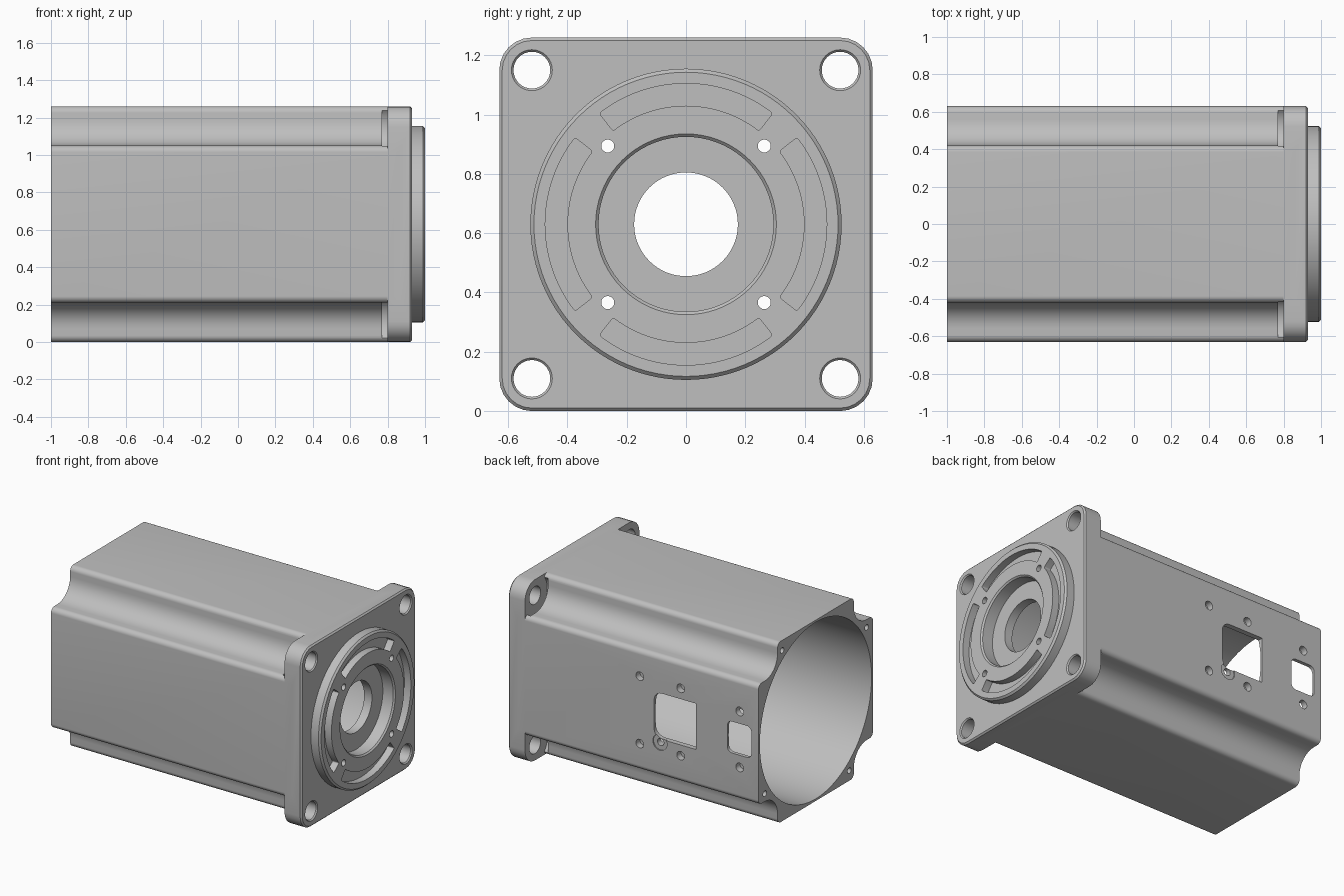
import bpy, bmesh
from math import sin, cos, tan, pi, radians
from mathutils import Vector

if "Cube" in bpy.data.objects:
    bpy.data.objects.remove(bpy.data.objects["Cube"], do_unlink=True)

HALF = 0.63  # half width of the square section, also the axis height

metal = bpy.data.materials.new("cast_grey_metal")
metal.use_nodes = True
GREY = (0.52, 0.52, 0.52, 1)
metal.diffuse_color = GREY
metal.node_tree.nodes["Principled BSDF"].inputs["Base Color"].default_value = GREY


def circle(r, cu=0, cv=0, n=32):
    return [(cu + r * cos(2 * pi * i / n), cv + r * sin(2 * pi * i / n)) for i in range(n)]


def rounded(corners, steps=6):
    """Outline from (u, v, radius) corners, each replaced by a tangent arc."""
    out = []
    for i, (u, v, r) in enumerate(corners):
        p = Vector((u, v))
        if r == 0:
            out.append((u, v))
            continue
        a = (Vector(corners[i - 1][:2]) - p).normalized()
        b = (Vector(corners[(i + 1) % len(corners)][:2]) - p).normalized()
        half = a.angle(b) / 2
        centre = p + (a + b).normalized() * (r / sin(half))
        start = p + a * (r / tan(half)) - centre
        end = p + b * (r / tan(half)) - centre
        for k in range(steps + 1):
            t = k / steps
            w = pi - 2 * half
            d = (start * sin((1 - t) * w) + end * sin(t * w)) / sin(w)
            out.append(tuple(centre + d))
    return out


def rectangle(u0, u1, v0, v1, radii):
    r = radii
    return rounded([(u0, v0, r[0]), (u1, v0, r[1]), (u1, v1, r[2]), (u0, v1, r[3])])


def loft(name, sections, axis="x"):
    """Closed solid through (position, outline) sections along x or y."""
    bm = bmesh.new()
    rings = []
    for pos, outline in sections:
        if axis == "x":
            pts = [(pos, u, v + HALF) for u, v in outline]
        else:
            pts = [(u, pos, v + HALF) for u, v in outline]
        rings.append([bm.verts.new(p) for p in pts])
    n = len(rings[0])
    for low, high in zip(rings, rings[1:]):
        for i in range(n):
            j = (i + 1) % n
            bm.faces.new((low[i], low[j], high[j], high[i]))
    bm.faces.new(rings[0])
    bm.faces.new(rings[-1])
    bmesh.ops.recalc_face_normals(bm, faces=bm.faces)
    mesh = bpy.data.meshes.new(name)
    bm.to_mesh(mesh)
    bm.free()
    mesh.materials.append(metal)
    ob = bpy.data.objects.new(name, mesh)
    bpy.context.collection.objects.link(ob)
    return ob


def combine(target, tool, operation="DIFFERENCE"):
    mod = target.modifiers.new("combine", "BOOLEAN")
    mod.operation = operation
    mod.solver = "EXACT"
    mod.object = tool
    bpy.context.view_layer.objects.active = target
    bpy.ops.object.modifier_apply(modifier=mod.name)
    bpy.data.objects.remove(tool, do_unlink=True)


def cut(name, sections, axis="x"):
    combine(housing, loft(name, sections, axis), "DIFFERENCE")


# Extruded body with a filleted notch along every corner
NOTCH = 0.42
profile = []
for su, sv in ((1, 1), (-1, 1), (-1, -1), (1, -1)):
    corner = [(HALF * su, NOTCH * sv, 0.035), (NOTCH * su, NOTCH * sv, 0.14),
              (NOTCH * su, HALF * sv, 0.035)]
    profile += corner if su * sv > 0 else corner[::-1]
section = rounded(profile, 8)
housing = loft("motor_housing", [(-1, section), (0.86, section)])

# Round clearance for the screw heads behind the flange
BOLT = 0.52
quadrants = [(a, b) for a in (-1, 1) for b in (-1, 1)]
for a, b in quadrants:
    ring = circle(0.135, a * BOLT, b * BOLT, 48)
    cut("screw_clearance", [(0.77, ring), (0.9, ring)])

# Square mounting flange with eased front edge
def flange_outline(inset):
    h = HALF - inset
    return rectangle(-h, h, -h, h, [0.11 - inset] * 4)

flange = loft("flange", [(0.8, flange_outline(0)), (0.92, flange_outline(0)),
                         (0.93, flange_outline(0.01))])
combine(housing, flange, "UNION")

# Round pilot boss
boss = loft("pilot_boss", [(0.87, circle(0.525, n=96)), (0.988, circle(0.525, n=96)),
                           (1, circle(0.513, n=96))])
combine(housing, boss, "UNION")

# Main bore, inner recess, shaft hole and front bearing seat
cut("bore", [(-1.1, circle(0.615, n=128)), (0.74, circle(0.615, n=128))])
cut("inner_recess", [(0.7, circle(0.375, n=72)), (0.85, circle(0.375, n=72))])
cut("shaft_hole", [(0.8, circle(0.175, n=64)), (1.1, circle(0.175, n=64))])
cut("bearing_seat", [(0.91, circle(0.295, n=72)), (0.99, circle(0.295, n=72)),
                     (1.01, circle(0.315, n=72))])

# Flange bolt holes, small face screws and rear cover screws
for a, b in quadrants:
    c = (a * BOLT, b * BOLT)
    cut("bolt_hole", [(0.7, circle(0.062, *c)), (0.922, circle(0.062, *c)),
                      (0.94, circle(0.078, *c))])
    c = (a * 0.264, b * 0.264)
    cut("face_screw_hole", [(0.7, circle(0.022, *c, 20)), (1.1, circle(0.022, *c, 20))])
    c = (a * 0.56, b * 0.365) if a * b < 0 else (a * 0.37, b * 0.56)
    cut("rear_screw_hole", [(-1.1, circle(0.02, *c, 20)), (-0.85, circle(0.02, *c, 20))])

# Four curved pockets in the boss face
for q in range(4):
    arc = [radians(90 * q - 38 + 76 * i / 24) for i in range(25)]
    outer = [(0.475 * cos(t), 0.475 * sin(t), 0) for t in arc]
    inner = [(0.4 * cos(t), 0.4 * sin(t), 0) for t in reversed(arc)]
    loop = outer + inner
    for k in (0, 24, 25, 49):
        loop[k] = (*loop[k][:2], 0.008)
    pocket = rounded(loop, 4)
    cut("curved_pocket", [(0.95, pocket), (1.1, pocket)])

# Cable windows through the back wall
for outline in (rectangle(-0.52, -0.195, -0.16, 0.16, (0, 0.06, 0.06, 0)),
                rectangle(-0.945, -0.76, -0.11, 0.11, [0.035] * 4)):
    cut("cable_window", [(0.45, outline), (0.7, outline)], "y")

# Tapped holes around the windows and the earth screw seat
for x, z in ((-0.085, 0.235), (-0.4, 0.235), (-0.855, 0.195)):
    for side in (-1, 1):
        ring = circle(0.03, x, z * side, 24)
        cut("tapped_hole", [(0.585, ring), (0.7, ring)], "y")
for r, depth in ((0.055, 0.622), (0.025, 0.55)):
    ring = circle(r, -0.24, -0.185, 24)
    cut("earth_screw", [(depth, ring), (0.7, ring)], "y")

# Smooth curves, sharp machined edges
bpy.ops.object.select_all(action="DESELECT")
housing.select_set(True)
bpy.context.view_layer.objects.active = housing
bpy.ops.object.shade_smooth_by_angle(angle=radians(30))
